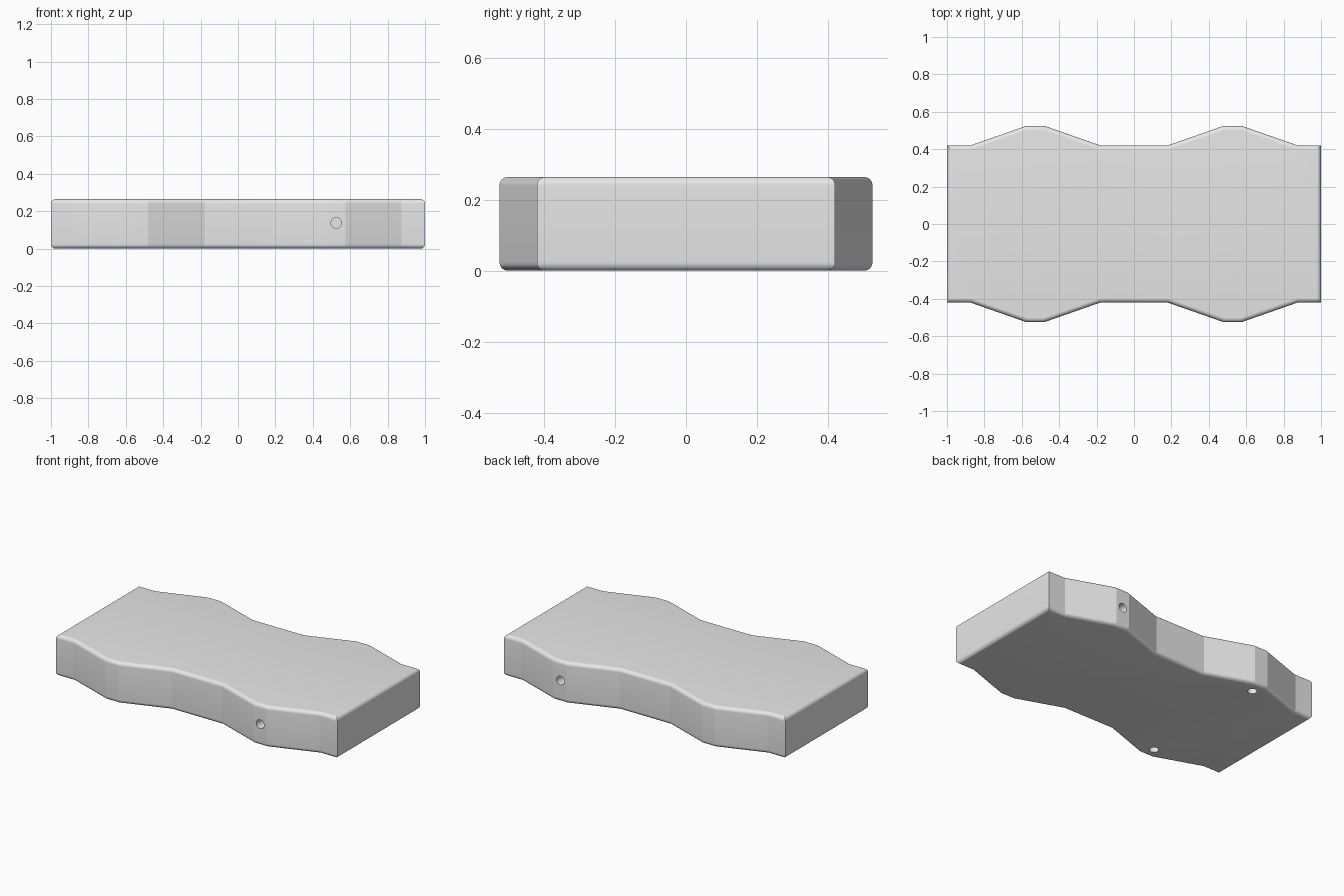
import bpy
import bmesh
from math import pi
from mathutils import Matrix, Vector

HEIGHT = 0.264
ROUND = 0.024
HOLE_X, HOLE_R, HOLE_DEPTH = 0.525, 0.028, 0.1

if "Cube" in bpy.data.objects:
    bpy.data.objects.remove(bpy.data.objects["Cube"], do_unlink=True)

grey = bpy.data.materials.new("light grey")
grey.use_nodes = True
colour = (0.8, 0.8, 0.8, 1)
grey.diffuse_color = colour
grey.node_tree.nodes["Principled BSDF"].inputs["Base Color"].default_value = colour


def make_object(name, bm):
    mesh = bpy.data.meshes.new(name)
    bm.normal_update()
    bm.to_mesh(mesh)
    bm.free()
    obj = bpy.data.objects.new(name, mesh)
    bpy.context.collection.objects.link(obj)
    mesh.materials.append(grey)
    return obj


# Wavy slab: one quarter of the outline, mirrored to all four quadrants
quarter = [(0.18, 0.42), (0.48, 0.525), (0.575, 0.525), (0.875, 0.42), (1, 0.42)]
back = [(-x, y) for x, y in reversed(quarter)] + quarter
outline = back + [(x, -y) for x, y in reversed(back)]

bm = bmesh.new()
base = bm.faces.new([bm.verts.new((x, y, 0)) for x, y in outline])
top = bmesh.ops.extrude_face_region(bm, geom=[base])["geom"]
bmesh.ops.translate(bm, vec=(0, 0, HEIGHT),
                    verts=[g for g in top if isinstance(g, bmesh.types.BMVert)])
bmesh.ops.recalc_face_normals(bm, faces=bm.faces)

# Round the upper and lower rims, leaving the upright corners crisp
rims = [e for e in bm.edges if abs(e.verts[0].co.z - e.verts[1].co.z) < 0.001]
bmesh.ops.bevel(bm, geom=rims, offset=ROUND, offset_type='OFFSET',
                segments=8, profile=0.5, affect='EDGES')
slab = make_object("slab", bm)

# Drill cutters: one in each long side and two in the underside
holes = []
for side in (-1, 1):
    holes.append((Vector((HOLE_X, side * 0.525, HEIGHT / 2 + 0.005)), 'X'))
    holes.append((Vector((-HOLE_X, side * 0.445, 0)), 'Z'))
bm = bmesh.new()
for centre, axis in holes:
    turn = Matrix.Rotation(pi / 2, 4, 'X') if axis == 'X' else Matrix()
    bmesh.ops.create_cone(bm, cap_ends=True, segments=32, radius1=HOLE_R,
                          radius2=HOLE_R, depth=2 * HOLE_DEPTH,
                          matrix=Matrix.Translation(centre) @ turn)
cutter = make_object("hole_cutter", bm)
cutter.hide_render = True

drill = slab.modifiers.new("drill", 'BOOLEAN')
drill.operation = 'DIFFERENCE'
drill.solver = 'EXACT'
drill.object = cutter

bpy.ops.object.select_all(action='DESELECT')
slab.select_set(True)
bpy.context.view_layer.objects.active = slab
bpy.ops.object.modifier_apply(modifier=drill.name)
bpy.ops.object.shade_smooth_by_angle(angle=pi / 12)
bpy.data.objects.remove(cutter, do_unlink=True)
